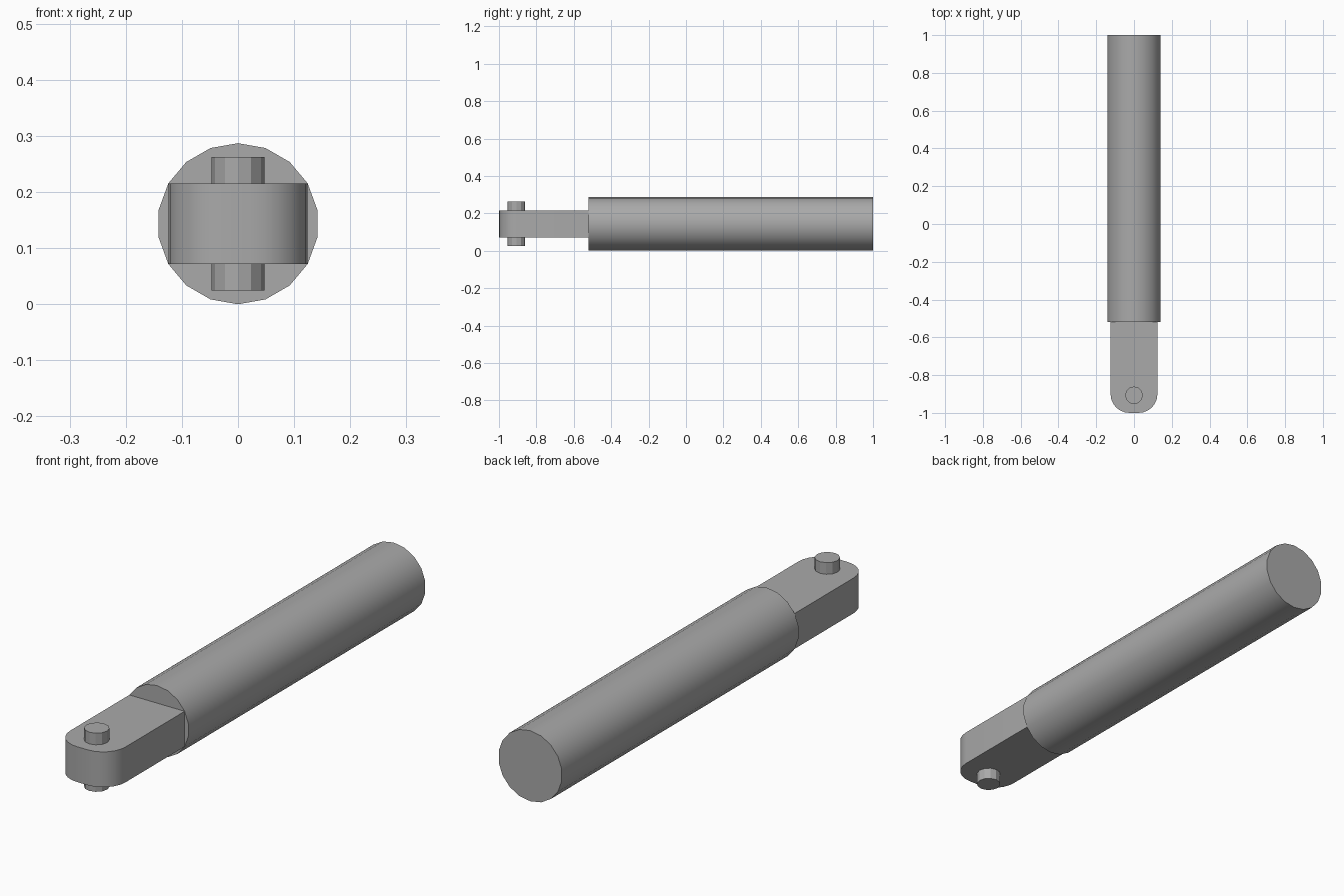
import bpy, bmesh
from math import sin, cos, pi, radians
from mathutils import Matrix

if "Cube" in bpy.data.objects:
    bpy.data.objects.remove(bpy.data.objects["Cube"])

R = 0.1435            # barrel radius, also its axis height
JOINT = -0.52         # where barrel meets tongue
HALF_W = R * sin(radians(60))
HALF_H = R * cos(radians(60))
CORNER = 0.1

grey = bpy.data.materials.new("plain_grey")
grey.use_nodes = True
colour = (0.4, 0.4, 0.4, 1)
grey.diffuse_color = colour
grey.node_tree.nodes["Principled BSDF"].inputs["Base Color"].default_value = colour


def prism(name, outline, low, high, matrix, smooth):
    """Extrude a closed outline between two levels, then place it."""
    bm = bmesh.new()
    rings = [[bm.verts.new((x, y, z)) for x, y in outline] for z in (low, high)]
    bm.faces.new(rings[0])
    bm.faces.new(rings[1])
    n = len(outline)
    for i in range(n):
        j = (i + 1) % n
        bm.faces.new((rings[0][i], rings[0][j], rings[1][j], rings[1][i]))
    bm.transform(matrix)
    bmesh.ops.recalc_face_normals(bm, faces=bm.faces)
    mesh = bpy.data.meshes.new(name)
    bm.to_mesh(mesh)
    bm.free()
    mesh.materials.append(grey)
    obj = bpy.data.objects.new(name, mesh)
    bpy.context.collection.objects.link(obj)
    if smooth:
        bpy.ops.object.select_all(action="DESELECT")
        obj.select_set(True)
        bpy.context.view_layer.objects.active = obj
        bpy.ops.object.shade_smooth_by_angle(angle=radians(29))
    return obj


def arc(cx, cy, r, start, end, steps):
    angles = [start + (end - start) * i / steps for i in range(steps + 1)]
    return [(cx + r * cos(a), cy + r * sin(a)) for a in angles]


centre = Matrix.Translation((0, 0, R))

# Barrel: 18 sides with a corner at the top, lying along y
circle = arc(0, 0, R, pi / 2, pi * 5 / 2, 18)[:-1]
prism("barrel", circle, -1, -JOINT, centre @ Matrix.Rotation(pi / 2, 4, "X"), True)

# Tongue: flat bar with two rounded front corners
inner, front = HALF_W - CORNER, -1 + CORNER
tongue = [(HALF_W, JOINT), (-HALF_W, JOINT)]
tongue += arc(-inner, front, CORNER, pi, pi * 3 / 2, 6)
tongue += arc(inner, front, CORNER, pi * 3 / 2, pi * 2, 6)
prism("tongue", tongue, -HALF_H, HALF_H, centre, True)

# Pivot pin: faceted, through the tongue
pin = arc(0, -0.907, 0.047, 0, 2 * pi, 12)[:-1]
prism("pivot_pin", pin, -0.119, 0.119, centre, False)
